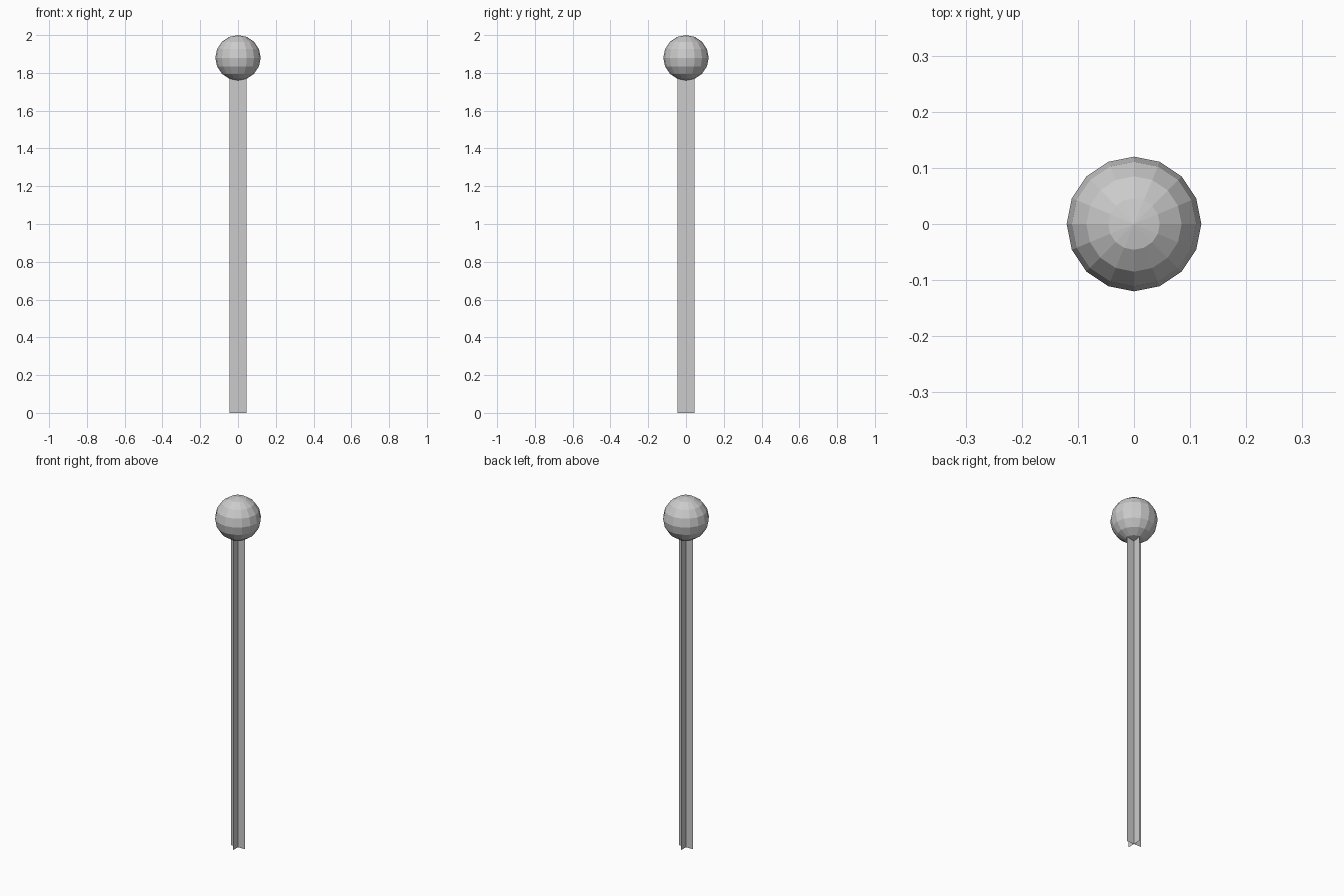
import bpy, bmesh, math
from mathutils import Matrix

if "Cube" in bpy.data.objects:
    bpy.data.objects.remove(bpy.data.objects["Cube"])

RADIUS, CENTRE_Z = 0.12, 1.88
HALF_WIDTH, STEM_TOP = 0.045, 1.78

# round flat-faceted head
bpy.ops.mesh.primitive_uv_sphere_add(segments=16, ring_count=8, radius=RADIUS,
                                     location=(0, 0, CENTRE_Z))
bpy.context.object.name = "ball_head"

# stem: two crossed single-sided sheets
bm = bmesh.new()
for angle in (0, math.pi / 2):
    turn = Matrix.Rotation(angle, 3, 'Z')
    w, h = HALF_WIDTH, STEM_TOP
    corners = [(-w, 0, 0), (w, 0, 0), (w, 0, h), (-w, 0, h)]
    bm.faces.new([bm.verts.new(turn @ bm.verts.new(c).co) for c in corners])
bmesh.ops.delete(bm, geom=[v for v in bm.verts if not v.link_faces], context='VERTS')
mesh = bpy.data.meshes.new("crossed_stem")
bm.to_mesh(mesh)
bm.free()
stem = bpy.data.objects.new("crossed_stem", mesh)
bpy.context.collection.objects.link(stem)
